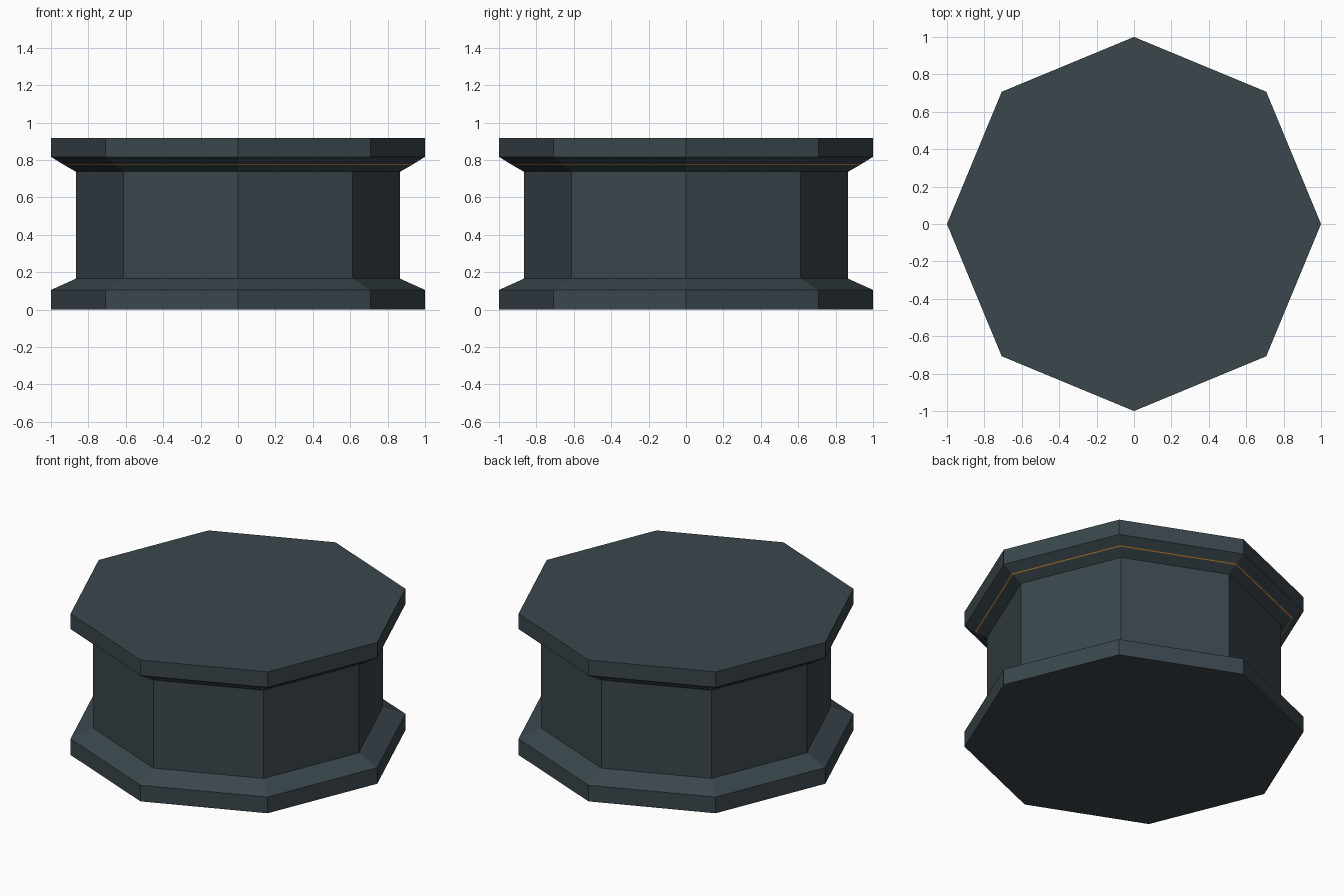
import bpy, bmesh, math

if "Cube" in bpy.data.objects:
    bpy.data.objects.remove(bpy.data.objects["Cube"])

SIDES = 8


def material(name, rgb):
    m = bpy.data.materials.new(name)
    m.diffuse_color = (*rgb, 1)
    m.use_nodes = True
    m.node_tree.nodes["Principled BSDF"].inputs["Base Color"].default_value = m.diffuse_color
    return m


slate = material("dark slate", (0.042, 0.061, 0.073))
amber = material("amber", (0.6, 0.25, 0.04))


def octagonal_solid(name, profile, trim):
    """Stack octagonal rings from (radius, z) pairs; trim is the accent band index."""
    bm = bmesh.new()
    rings = [[bm.verts.new((r * math.cos(2 * math.pi * i / SIDES),
                            r * math.sin(2 * math.pi * i / SIDES), z))
              for i in range(SIDES)] for r, z in profile]
    for k, (a, b) in enumerate(zip(rings, rings[1:])):
        for i in range(SIDES):
            j = (i + 1) % SIDES
            face = bm.faces.new((a[i], a[j], b[j], b[i]))
            face.material_index = 1 if k == trim else 0
    bm.faces.new(rings[0][::-1])
    bm.faces.new(rings[-1])
    mesh = bpy.data.meshes.new(name)
    bm.to_mesh(mesh)
    bm.free()
    mesh.materials.append(slate)
    mesh.materials.append(amber)
    obj = bpy.data.objects.new(name, mesh)
    bpy.context.collection.objects.link(obj)
    return obj


# Foot flange, drum wall, flared underside with a thin trim line, cap flange
octagonal_solid("octagonal_pedestal", [
    (1.0, 0.0), (1.0, 0.105), (0.867, 0.165), (0.867, 0.737),
    (0.931, 0.774), (0.938, 0.778), (1.0, 0.817), (1.0, 0.917)], trim=4)
